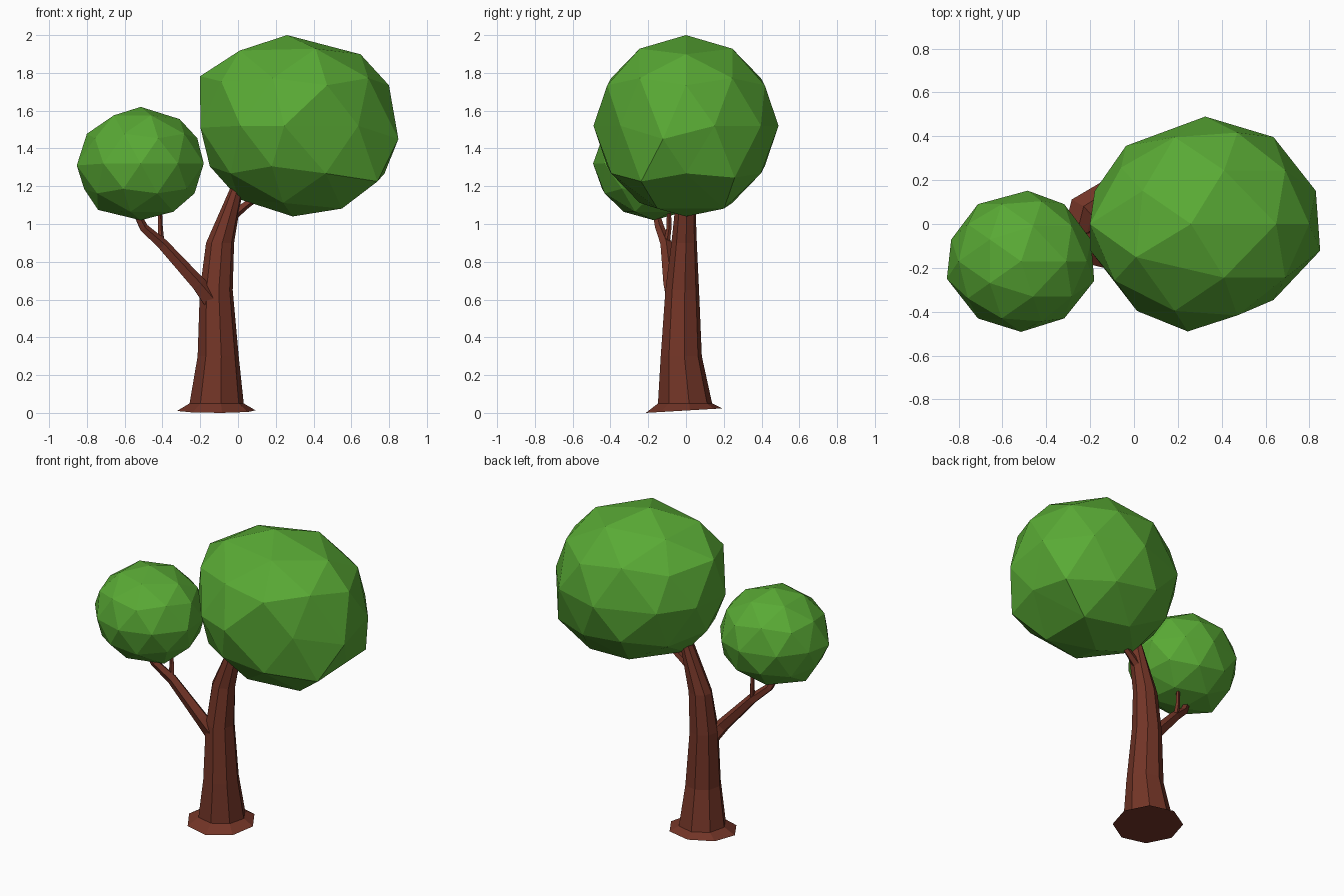
import bpy, bmesh, math
from mathutils import Vector

if "Cube" in bpy.data.objects:
    bpy.data.objects.remove(bpy.data.objects["Cube"])


def material(name, rgb):
    m = bpy.data.materials.new(name)
    m.diffuse_color = (*rgb, 1)
    m.use_nodes = True
    m.node_tree.nodes["Principled BSDF"].inputs["Base Color"].default_value = m.diffuse_color
    return m


bark = material("bark", (0.17, 0.035, 0.02))
leaf = material("leaf", (0.10, 0.40, 0.035))


def finish(bm, name, mat):
    bmesh.ops.recalc_face_normals(bm, faces=bm.faces[:])
    me = bpy.data.meshes.new(name)
    bm.to_mesh(me)
    bm.free()
    me.materials.append(mat)
    ob = bpy.data.objects.new(name, me)
    bpy.context.collection.objects.link(ob)
    return ob


def skin(name, rings):
    """Capped flat-sided tube through a list of point rings."""
    bm = bmesh.new()
    loops = [[bm.verts.new(p) for p in ring] for ring in rings]
    n = len(loops[0])
    for a, b in zip(loops, loops[1:]):
        for i in range(n):
            j = (i + 1) % n
            bm.faces.new((a[i], a[j], b[j], b[i]))
    bm.faces.new(loops[0][::-1])
    bm.faces.new(loops[-1])
    return finish(bm, name, bark)


def branch(name, path, sides=5):
    """Tapered tube; path holds (x, y, z, radius), rings face along the path."""
    pts = [Vector(p[:3]) for p in path]
    rings = []
    for i, p in enumerate(pts):
        t = (pts[min(i + 1, len(pts) - 1)] - pts[max(i - 1, 0)]).normalized()
        u = Vector((0, 1, 0)).cross(t).normalized()
        v = t.cross(u)
        rings.append([p + path[i][3] * (u * math.cos(a) + v * math.sin(a))
                      for a in (math.tau * k / sides for k in range(sides))])
    return skin(name, rings)


def crown(name, centre, radii, nudges):
    """Scaled icosphere; nudges move the vertex nearest a unit direction."""
    bm = bmesh.new()
    bmesh.ops.create_icosphere(bm, subdivisions=2, radius=1)
    moves = []
    for direction, offset in nudges:
        d = Vector(direction).normalized()
        moves.append((max(bm.verts, key=lambda v: v.co.dot(d)), Vector(offset)))
    for v in bm.verts:
        v.co = Vector(c + r * x for c, r, x in zip(centre, radii, v.co))
    for v, offset in moves:
        v.co += offset
    return finish(bm, name, leaf)


# Trunk with flared root: x, y, z, half width, half depth
profile = [(-0.115, -0.01, 0.012, 0.21, 0.205), (-0.113, -0.005, 0.05, 0.145, 0.145),
           (-0.105, -0.025, 0.30, 0.11, 0.11), (-0.115, -0.02, 0.65, 0.088, 0.09),
           (-0.095, -0.01, 0.90, 0.075, 0.068), (-0.01, 0, 1.18, 0.036, 0.048),
           (0.03, 0, 1.32, 0.03, 0.035)]
rings = []
for k, (x, y, z, rx, ry) in enumerate(profile):
    ring = []
    for i in range(8):
        a = math.tau * i / 8 + 0.15
        tilt = 0.012 * math.sin(a) if k == 0 else 0
        ring.append((x + rx * math.cos(a), y + ry * math.sin(a), z + tilt))
    rings.append(ring)
skin("trunk", rings)

# Branches
branch("left_branch", [(-0.13, -0.05, 0.58, 0.055), (-0.21, -0.08, 0.68, 0.042),
                       (-0.40, -0.105, 0.89, 0.032), (-0.50, -0.14, 0.98, 0.025),
                       (-0.56, -0.17, 1.10, 0.016)])
branch("left_twig", [(-0.405, -0.105, 0.88, 0.018), (-0.412, -0.09, 0.98, 0.014),
                     (-0.415, -0.09, 1.13, 0.01)])
branch("right_twig", [(-0.06, 0, 1.02, 0.03), (0.04, 0.01, 1.10, 0.022),
                      (0.15, 0.02, 1.18, 0.018)])

# Crowns
crown("large_crown", (0.325, 0, 1.52), (0.53, 0.49, 0.48), [
    ((0, 0, 1), (-0.065, 0, 0)),
    ((0, 0, -1), (-0.035, 0, 0)),
    ((-0.85, 0, 0.53), (-0.075, 0, 0.01)),
    ((-0.72, -0.53, 0.45), (-0.03, 0, 0.02)),
    ((-0.95, -0.31, 0), (-0.02, 0.03, -0.01)),
    ((-0.95, 0.31, 0), (0, 0, 0)),
    ((-0.43, -0.31, 0.85), (-0.09, 0, -0.01)),
    ((-0.43, 0.31, 0.85), (-0.06, 0, -0.02)),
    ((0.53, 0, 0.85), (0.045, 0, -0.03)),
    ((0.95, -0.31, 0), (0.02, 0.03, -0.07)),
    ((0.72, -0.53, -0.45), (0.03, 0.02, -0.08)),
    ((0.72, 0.53, -0.45), (0.03, 0, -0.06)),
    ((0.43, -0.31, -0.85), (0, 0, -0.03)),
    ((0.43, 0.31, -0.85), (0, 0.05, -0.03)),
    ((-0.53, 0, -0.85), (-0.04, 0, 0.02)),
    ((0.59, -0.81, 0), (0, 0.05, 0)),
    ((0, -1, 0), (-0.08, 0, 0)),
    ((-0.59, 0.81, 0), (-0.05, -0.04, 0)),
])
crown("small_crown", (-0.515, -0.17, 1.32), (0.335, 0.322, 0.3), [
    ((-0.95, -0.31, 0), (-0.02, 0.02, -0.01)),
    ((0.95, -0.31, 0), (0.015, 0.01, 0)),
    ((0.53, 0, 0.85), (0.03, 0, -0.02)),
    ((0, 1, 0), (0.03, 0, 0)),
    ((0.43, -0.31, -0.85), (0.03, 0, 0)),
    ((-0.53, 0, -0.85), (-0.05, 0, 0.01)),
])
